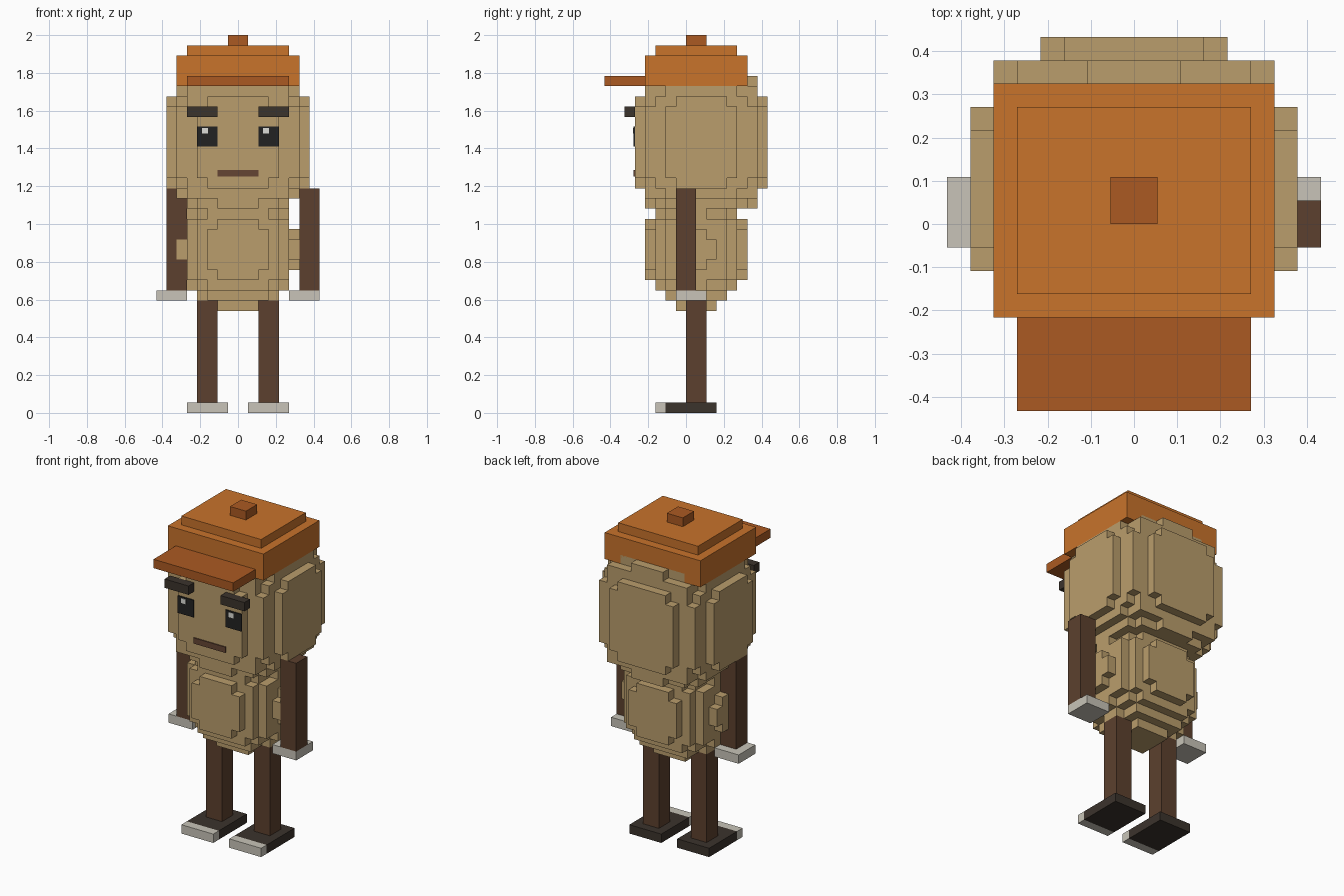
import bpy, bmesh
from itertools import product
from mathutils import Vector

cube = bpy.data.objects.get("Cube")
if cube:
    bpy.data.objects.remove(cube, do_unlink=True)

U = 2 / 37  # size of one block


def material(name, r, g, b):
    def lin(c):
        c /= 255
        return c / 12.92 if c <= 0.04045 else ((c + 0.055) / 1.055) ** 2.4
    col = (lin(r), lin(g), lin(b), 1)
    m = bpy.data.materials.new(name)
    m.use_nodes = True
    m.diffuse_color = col
    m.node_tree.nodes["Principled BSDF"].inputs["Base Color"].default_value = col
    return m


tan = material("tan", 186, 157, 108)
orange = material("orange", 200, 115, 43)
rust = material("rust", 171, 90, 34)
brown = material("brown", 92, 64, 46)
mouth_brown = material("mouth_brown", 101, 69, 52)
pale = material("pale_grey", 200, 196, 184)
dark = material("dark_brown", 59, 51, 44)
black = material("black", 34, 34, 34)
white = material("off_white", 222, 222, 216)


def finish(name, bm, mat):
    me = bpy.data.meshes.new(name)
    bm.to_mesh(me)
    bm.free()
    me.materials.append(mat)
    ob = bpy.data.objects.new(name, me)
    bpy.context.collection.objects.link(ob)
    return ob


def box(name, mat, xs, ys, zs):
    """Box from its ranges in blocks."""
    bm = bmesh.new()
    bmesh.ops.create_cube(bm, size=1)
    for v in bm.verts:
        v.co = Vector([(r[0] + r[1]) / 2 + c * (r[1] - r[0])
                       for r, c in zip((xs, ys, zs), v.co)]) * U
    return finish(name, bm, mat)


def blob(name, mat, centre, radii, power):
    """Rounded solid made of blocks: only the outer block faces are kept."""
    def filled(cell):
        return sum((abs(i + 0.5 - c) / r) ** power
                   for i, c, r in zip(cell, centre, radii)) <= 1
    spans = [range(int(c - r) - 2, int(c + r) + 2) for c, r in zip(centre, radii)]
    bm = bmesh.new()
    for cell in product(*spans):
        if not filled(cell):
            continue
        for axis, side in product(range(3), (0, 1)):
            near = list(cell)
            near[axis] += 2 * side - 1
            if filled(near):
                continue
            corners = []
            for a, b in ((0, 0), (1, 0), (1, 1), (0, 1)):
                p = Vector(cell)
                p[axis] += side
                p[(axis + 1) % 3] += a
                p[(axis + 2) % 3] += b
                corners.append(bm.verts.new(p * U))
            bm.faces.new(corners if side else corners[::-1])
    bmesh.ops.remove_doubles(bm, verts=bm.verts, dist=U / 100)
    # merge flat regions into clean plates
    bmesh.ops.dissolve_limit(bm, angle_limit=0.01, verts=bm.verts, edges=bm.edges)
    return finish(name, bm, mat)


# head and body
blob("head", tan, (0, 1.5, 26.5), (7.053, 6.624, 7.397), 3)
blob("body", tan, (0, 1, 16), (5.8, 5.3, 6.02), 2)

# cap
box("cap_band", orange, (-6, 6), (-4, 6), (32, 35))
box("cap_top", orange, (-5, 5), (-3, 5), (35, 36))
box("cap_button", rust, (-1, 1), (0, 2), (36, 37))
box("cap_brim", rust, (-5, 5), (-8, -4), (32, 33))

# mouth
box("mouth", mouth_brown, (-2, 2), (-5.12, -5), (23.15, 23.8))

for side, s in (("right", -1), ("left", 1)):
    def span(a, b):
        return sorted((s * a, s * b))
    # face details
    box(side + "_brow", dark, span(2, 5), (-6, -5), (29, 30))
    box(side + "_eye", black, span(2, 4), (-5.12, -5), (26.1, 28.05))
    mid = 3 * s - 0.25
    box(side + "_eye_glint", white, (mid - 0.3, mid + 0.3), (-5.17, -5.1), (27.35, 27.9))
    # legs and shoes
    box(side + "_leg", brown, span(2, 4), (0, 2), (1, 11))
    box(side + "_shoe", dark, span(1, 5), (-2, 3), (0, 1))
    box(side + "_shoe_toe", pale, span(1, 5), (-3, -2), (0, 1))
    # hands
    box(side + "_hand", pale, span(5, 8), (-1, 2), (11, 12))

# arms, slightly uneven
box("right_arm", brown, (-7, -5), (-1, 1), (12, 22))
box("left_arm", brown, (6, 8), (-1, 1), (12, 22))
